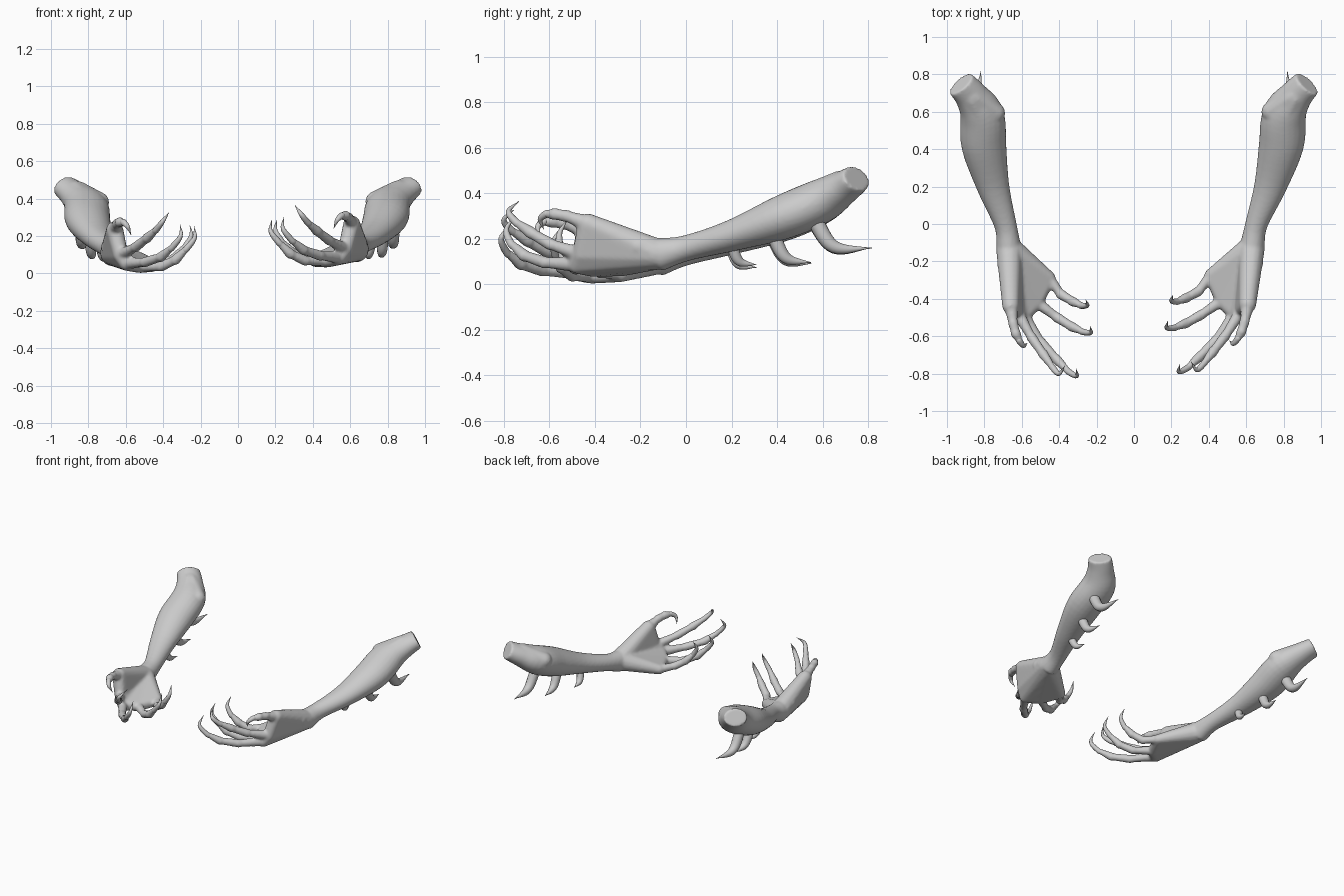
import bpy, bmesh, math
from mathutils import Vector, Matrix

if "Cube" in bpy.data.objects:
    bpy.data.objects.remove(bpy.data.objects["Cube"])

UP = Vector((0, 0, 1))
# evenly spread unit sphere points, used by the hull helper
BALL = []
for i in range(70):
    h = 1 - 2 * (i + .5) / 70
    r = math.sqrt(1 - h * h)
    BALL.append(Vector((r * math.cos(i * 2.39996), r * math.sin(i * 2.39996), h)))


def spline(rows, n):
    """Catmull-Rom through rows of (x, y, z, width, height)."""
    p = [Vector(r) for r in rows]
    p = [2 * p[0] - p[1]] + p + [2 * p[-1] - p[-2]]
    out = []
    for i in range(1, len(p) - 2):
        a, b, c, d = p[i - 1:i + 3]
        for k in range(n):
            t = k / n
            out.append(.5 * (2 * b + (c - a) * t + (2 * a - 5 * b + 4 * c - d) * t * t
                             + (3 * b - a - 3 * c + d) * t ** 3))
    return out + [p[-2]]


def tube(bm, rows, n=4, sides=16):
    """Closed elliptical loft along a smooth path."""
    s = spline(rows, n)
    c = [Vector(v[:3]) for v in s]
    rings = []
    for i, v in enumerate(s):
        t = (c[min(i + 1, len(c) - 1)] - c[max(i - 1, 0)]).normalized()
        side = t.cross(UP).normalized()
        top = side.cross(t)
        rings.append([bm.verts.new(c[i] + side * max(v[3], .0015) * math.cos(a) + top * max(v[4], .0015) * math.sin(a))
                      for a in (2 * math.pi * k / sides for k in range(sides))])
    for a, b in zip(rings, rings[1:]):
        for k in range(sides):
            j = (k + 1) % sides
            bm.faces.new((a[k], a[j], b[j], b[k]))
    bm.faces.new(rings[0][::-1])
    bm.faces.new(rings[-1])


def hull(bm, *balls):
    """Convex skin around balls of (x, y, z, radius)."""
    vs = [bm.verts.new(Vector(b[:3]) + d * b[3]) for b in balls for d in BALL]
    res = bmesh.ops.convex_hull(bm, input=vs)
    dead = [g for g in res['geom_interior'] if isinstance(g, bmesh.types.BMVert)]
    bmesh.ops.delete(bm, geom=dead, context='VERTS')


def make(name, bm, mat, fuse):
    bmesh.ops.transform(bm, matrix=mat, verts=bm.verts)
    bmesh.ops.recalc_face_normals(bm, faces=bm.faces)
    for f in bm.faces:
        f.smooth = True
    me = bpy.data.meshes.new(name)
    bm.to_mesh(me)
    bm.free()
    ob = bpy.data.objects.new(name, me)
    bpy.context.collection.objects.link(ob)
    if fuse:
        m = ob.modifiers.new("fuse", 'REMESH')
        m.mode = 'VOXEL'
        m.voxel_size = .009
        m.use_smooth_shade = True
        m = ob.modifiers.new("soften", 'SMOOTH')
        m.factor = .5
        m.iterations = 5


# forearm sections from the cut elbow end to the wrist
FOREARM = [(.925, .75, .465, .078, .060), (.865, .685, .42, .090, .075),
           (.805, .585, .362, .118, .098), (.787, .42, .292, .120, .097),
           (.728, .20, .213, .087, .069), (.655, 0, .158, .060, .057),
           (.632, -.12, .130, .066, .074)]
WRIST = (.63, -.13, .133, .070)
# each digit: knuckle, two joints, fingertip, claw bend, claw tip
DIGITS = [
    [(.608, -.43, .265), (.592, -.52, .298), (.575, -.575, .308), (.553, -.615, .308), (.53, -.64, .285), (.512, -.625, .24)],
    [(.575, -.46, .13), (.49, -.595, .175), (.425, -.68, .225), (.37, -.75, .275), (.335, -.78, .32), (.305, -.735, .364)],
    [(.54, -.48, .085), (.44, -.62, .095), (.35, -.71, .125), (.285, -.77, .18), (.24, -.79, .24), (.245, -.75, .30)],
    [(.47, -.41, .068), (.36, -.485, .068), (.28, -.53, .105), (.215, -.555, .17), (.175, -.555, .225), (.18, -.52, .285)],
    [(.41, -.275, .07), (.345, -.36, .08), (.28, -.395, .12), (.23, -.415, .175), (.20, -.41, .23), (.208, -.38, .285)]]
KNUCKLE = [.046, .040, .040, .037, .035]
# forearm spikes: root, bend, tip, thickness
SPIKES = [((.715, .20, .17), (.70, .235, .10), (.69, .31, .085), .026),
          ((.775, .38, .22), (.77, .44, .115), (.76, .55, .095), .032),
          ((.825, .56, .29), (.83, .65, .165), (.82, .815, .158), .036)]


def build_arm(side, mat):
    bm = bmesh.new()
    tube(bm, FOREARM, 5, 24)
    # elbow corner and wrist bone
    hull(bm, (.735, .60, .385, .055), (.80, .56, .37, .08), (.86, .68, .43, .07))
    hull(bm, (.652, -.21, .165, .040), (.64, -.05, .15, .03))
    # palm webs between neighbouring knuckles
    roots = [d[0] + (r,) for d, r in zip(DIGITS, KNUCKLE)]
    for a, b in zip(roots, roots[1:]):
        hull(bm, WRIST, a, b)
    # fingers
    for d, r in zip(DIGITS, KNUCKLE):
        rad = [r * .85, .026, .026, .018]
        for k in range(3):
            hull(bm, d[k] + (rad[k] if k == 0 else rad[k] * 1.08,),
                 d[k + 1] + (rad[k + 1] * .9,))
    make(side + "_arm_and_hand", bm, mat, True)

    # claws
    bm = bmesh.new()
    for d in DIGITS:
        start = Vector(d[3]).lerp(Vector(d[2]), .3)
        tube(bm, [(*start, .016, .016), (*d[3], .017, .017), (*d[4], .012, .012), (*d[5], 0, 0)], 6, 12)
    make(side + "_claws", bm, mat, False)

    # curved spikes under the forearm
    bm = bmesh.new()
    for a, b, c, r in SPIKES:
        tube(bm, [(*a, r, r), (*b, r * .8, r * .8), (*c, 0, 0)], 8, 14)
    make(side + "_forearm_spikes", bm, mat, False)


# right arm as modelled; left arm mirrored and swung slightly about the elbow
pivot = Vector((.95, .78, .46))
swing = (Matrix.Translation(pivot) @ Matrix.Rotation(.042, 4, 'Z')
         @ Matrix.Rotation(.025, 4, 'X') @ Matrix.Translation(-pivot))
build_arm("right", Matrix.Identity(4))
build_arm("left", Matrix.Scale(-1, 4, Vector((1, 0, 0))) @ swing)
